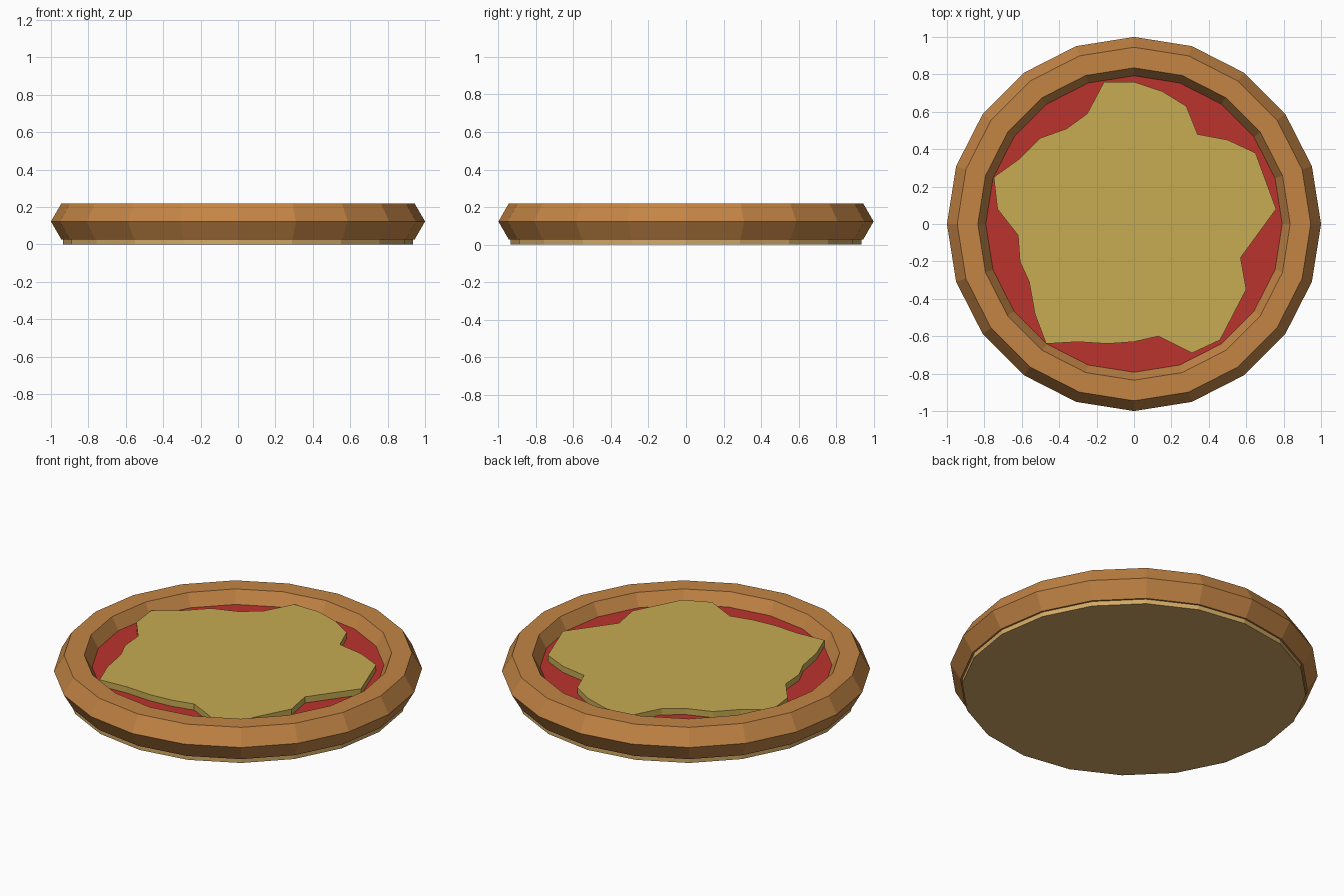
import bpy
import bmesh
from math import cos, sin, tau

SIDES = 20

default_cube = bpy.data.objects.get("Cube")
if default_cube:
    bpy.data.objects.remove(default_cube, do_unlink=True)


def make_material(name, red, green, blue):
    """Create a flat material from linear colour values."""
    colour = (red, green, blue, 1)
    material = bpy.data.materials.new(name)
    material.use_nodes = True
    material.diffuse_color = colour
    shader = material.node_tree.nodes["Principled BSDF"]
    shader.inputs["Base Color"].default_value = colour
    return material


def add_object(name, mesh_builder, material):
    """Turn a bmesh into a flat-shaded object with one material."""
    bmesh.ops.recalc_face_normals(mesh_builder, faces=mesh_builder.faces)
    mesh = bpy.data.meshes.new(name)
    mesh_builder.to_mesh(mesh)
    mesh_builder.free()
    mesh.materials.append(material)
    part = bpy.data.objects.new(name, mesh)
    bpy.context.collection.objects.link(part)
    return part


def circle(radius, sides=SIDES):
    angles = [tau * step / sides for step in range(sides)]
    return [(radius * cos(angle), radius * sin(angle)) for angle in angles]


def add_slab(name, outline, bottom, top, material):
    """Extrude a flat outline between two heights."""
    builder = bmesh.new()
    base = builder.faces.new([builder.verts.new((x, y, bottom)) for x, y in outline])
    extruded = bmesh.ops.extrude_face_region(builder, geom=[base], use_keep_orig=True)
    raised = [item for item in extruded["geom"] if isinstance(item, bmesh.types.BMVert)]
    bmesh.ops.translate(builder, verts=raised, vec=(0, 0, top - bottom))
    return add_object(name, builder, material)


def add_ring(name, ring_radius, tube_radius, height, tube_sides, material):
    """Sweep a polygonal section round the vertical axis."""
    builder = bmesh.new()
    loops = []
    for across, up in circle(tube_radius, tube_sides):
        loops.append([builder.verts.new((x, y, height + up))
                      for x, y in circle(ring_radius + across)])
    for index, loop in enumerate(loops):
        following = loops[(index + 1) % tube_sides]
        for step in range(SIDES):
            after = (step + 1) % SIDES
            builder.faces.new((loop[step], loop[after], following[after], following[step]))
    return add_object(name, builder, material)


crust_brown = make_material("crust brown", 0.55, 0.235, 0.06)
dough_tan = make_material("dough tan", 0.65, 0.40, 0.13)
sauce_red = make_material("sauce red", 0.50, 0.033, 0.026)
cheese_yellow = make_material("cheese yellow", 0.57, 0.41, 0.085)

# Flat dough base and faceted raised crust
add_slab("dough_base", circle(0.935), 0, 0.1, dough_tan)
add_ring("crust", 0.89, 0.11, 0.123, 6, crust_brown)

# Sauce layer reaching into the crust
add_slab("sauce", circle(0.82), 0.09, 0.145, sauce_red)

# Irregular melted cheese, outlined in hundredths of a unit
cheese_outline = [
    (-16, 76), (0, 76), (15, 71), (28, 63), (34, 48), (50, 45), (65, 38),
    (76, 8), (57, -18), (60, -35), (46, -62), (31, -69), (13, -60), (0, -63),
    (-14, -64), (-30, -63), (-47, -64), (-53, -48), (-56, -31), (-61, -20),
    (-62, -6), (-73, 8), (-75, 25), (-61, 35), (-50, 46), (-36, 51), (-25, 59),
]
add_slab("cheese", [(x / 100, y / 100) for x, y in cheese_outline], 0.14, 0.182, cheese_yellow)
